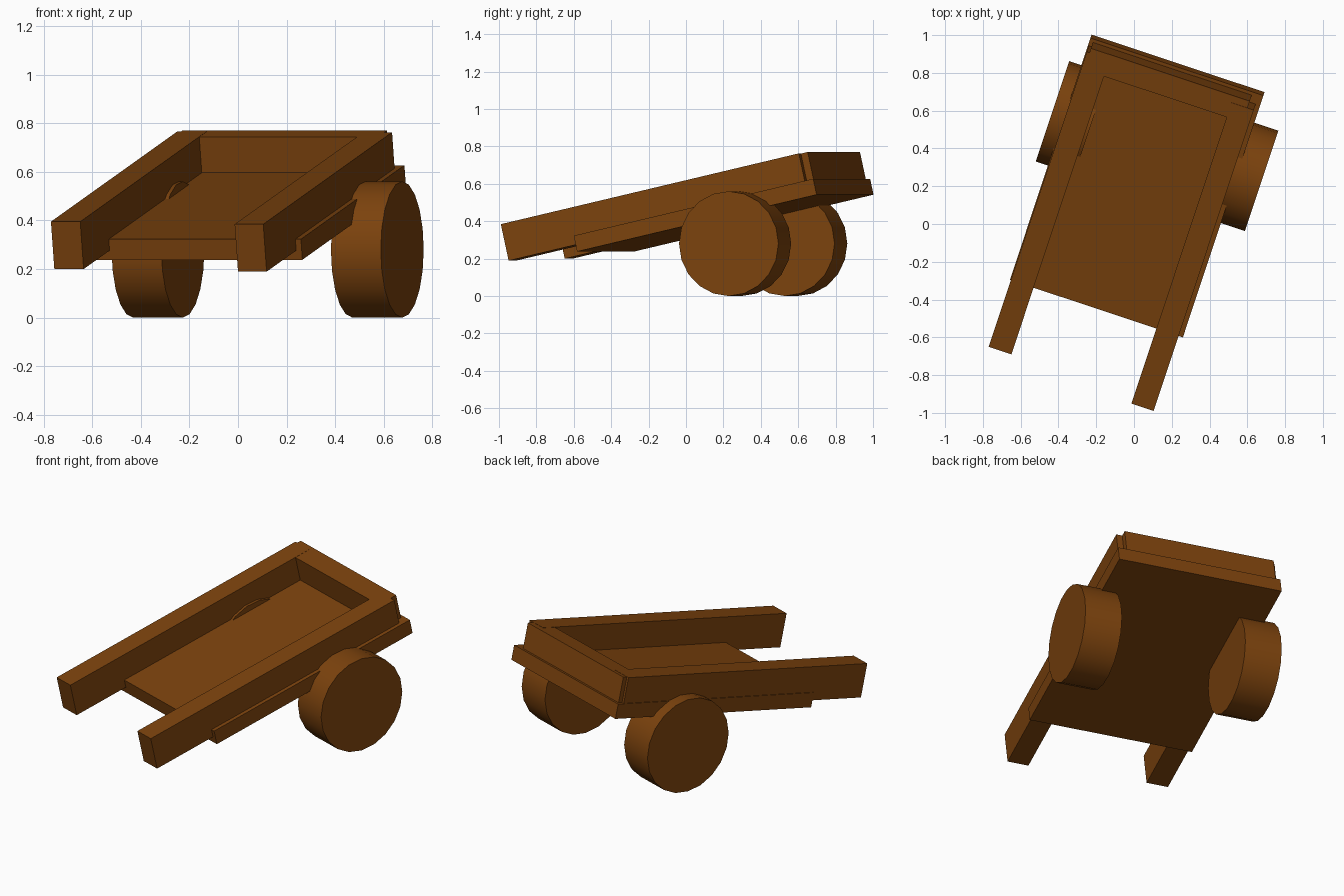
import bpy, bmesh
from math import radians
from mathutils import Matrix

if "Cube" in bpy.data.objects:
    bpy.data.objects.remove(bpy.data.objects["Cube"])

wood = bpy.data.materials.new("brown_wood")
wood.diffuse_color = (0.2, 0.055, 0.004, 1)
wood.use_nodes = True
wood.node_tree.nodes["Principled BSDF"].inputs["Base Color"].default_value = wood.diffuse_color

YAW = Matrix.Rotation(radians(-18.4), 4, 'Z')        # cart is turned sideways
TILT = YAW @ Matrix.Rotation(radians(12.7), 4, 'X')  # bed slopes up to the back


def make_object(name, bm):
    mesh = bpy.data.meshes.new(name)
    bm.to_mesh(mesh)
    bm.free()
    obj = bpy.data.objects.new(name, mesh)
    mesh.materials.append(wood)
    bpy.context.collection.objects.link(obj)
    return obj


def beam(name, x, y, z):
    """Box given by its ranges in the tilted bed frame."""
    bm = bmesh.new()
    size = [b - a for a, b in (x, y, z)]
    mid = [(a + b) / 2 for a, b in (x, y, z)]
    bmesh.ops.create_cube(bm, size=1, matrix=TILT @ Matrix.Translation(mid)
                          @ Matrix.Diagonal((*size, 1)))
    return make_object(name, bm)


def wheel(name, x0, x1, y=0.43, radius=0.28):
    """Solid wheel whose axle runs across the cart."""
    bm = bmesh.new()
    bmesh.ops.create_cone(
        bm, cap_ends=True, segments=20, radius1=radius, radius2=radius, depth=x1 - x0,
        matrix=YAW @ Matrix.Translation(((x0 + x1) / 2, y, radius))
        @ Matrix.Rotation(radians(90), 4, 'Y'))
    obj = make_object(name, bm)
    bpy.ops.object.select_all(action='DESELECT')
    obj.select_set(True)
    bpy.context.view_layer.objects.active = obj
    bpy.ops.object.shade_smooth_by_angle(angle=radians(30))


# Bed and its raised sides, the side beams continuing forward as handles
beam("bed", (-0.53, 0.435), (-0.405, 0.978), (0.335, 0.422))
beam("left_side_beam", (-0.525, -0.398), (-0.752, 0.935), (0.374, 0.574))
beam("right_side_beam", (0.287, 0.411), (-0.80, 0.921), (0.374, 0.574))
beam("back_board", (-0.51, 0.376), (0.838, 0.96), (0.376, 0.573))

# Wheels
wheel("left_wheel", -0.598, -0.382)
wheel("right_wheel", 0.353, 0.569)
